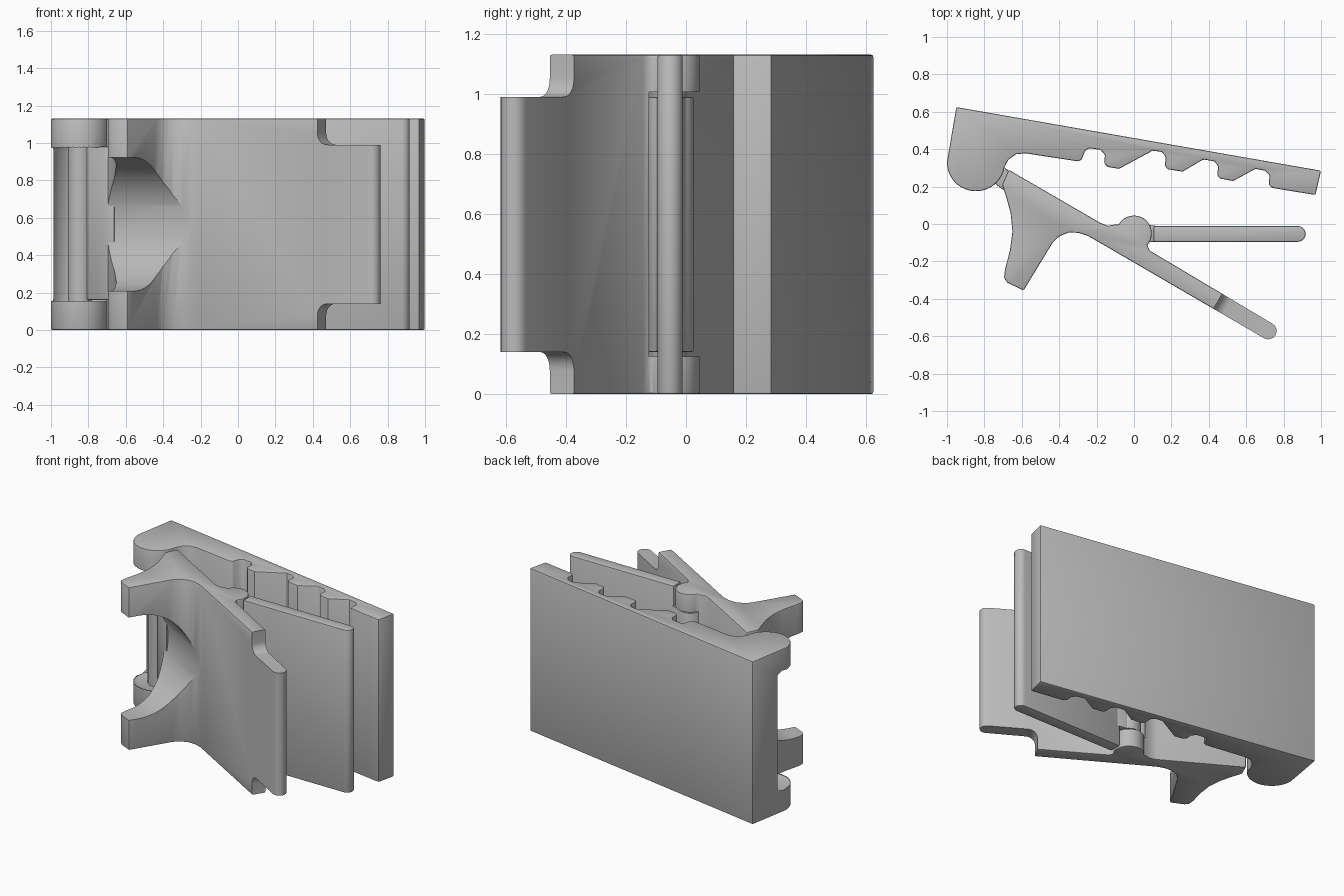
import bpy, bmesh, math
from mathutils import Vector, Matrix

cube = bpy.data.objects.get("Cube")
if cube:
    bpy.data.objects.remove(cube)

H = 1.13                      # full height of the clip
MID = H / 2
HINGE = (-0.845, 0.33)        # main hinge axis
PIVOT = (0.0, -0.05)          # pad hinge axis
T = Vector((0.864, -0.503, 0))     # along the lever
N = Vector((-0.503, -0.864, 0))    # out of the lever's front
Z = Vector((0, 0, 1))

grey = bpy.data.materials.new("grey")
grey.use_nodes = True
COLOUR = (0.5, 0.5, 0.5, 1)
grey.diffuse_color = COLOUR
grey.node_tree.nodes["Principled BSDF"].inputs["Base Color"].default_value = COLOUR


def arc(c, r, a, b, n=12):
    """Points on an arc from angle a to angle b, in degrees."""
    angles = [math.radians(a + (b - a) * i / n) for i in range(n + 1)]
    return [(c[0] + r * math.cos(t), c[1] + r * math.sin(t)) for t in angles]


def prism(name, pts, start, end, u=Vector((1, 0, 0)), v=Vector((0, 1, 0)),
          origin=Vector((0, 0, 0)), bevel=0.0):
    """Extrude a 2D outline in the u, v plane from start to end."""
    w = u.cross(v)
    bm = bmesh.new()
    face = bm.faces.new([bm.verts.new(origin + u * a + v * b + w * start) for a, b in pts])
    ext = bmesh.ops.extrude_face_region(bm, geom=[face])
    moved = [g for g in ext["geom"] if isinstance(g, bmesh.types.BMVert)]
    bmesh.ops.translate(bm, vec=w * (end - start), verts=moved)
    bmesh.ops.recalc_face_normals(bm, faces=bm.faces)
    mesh = bpy.data.meshes.new(name)
    bm.to_mesh(mesh)
    bm.free()
    mesh.materials.append(grey)
    obj = bpy.data.objects.new(name, mesh)
    bpy.context.collection.objects.link(obj)
    if bevel:
        mod = obj.modifiers.new("soft_edges", "BEVEL")
        mod.width = bevel
        mod.segments = 2
        mod.limit_method = "ANGLE"
        mod.angle_limit = math.radians(40)
    return obj


def cut(obj, cutter):
    mod = obj.modifiers.new(cutter.name, "BOOLEAN")
    mod.operation = "DIFFERENCE"
    mod.solver = "EXACT"
    mod.object = cutter
    cutter.hide_render = True
    cutter.hide_viewport = True
    cutter.display_type = "WIRE"


def finish(obj):
    bpy.ops.object.select_all(action="DESELECT")
    obj.select_set(True)
    bpy.context.view_layer.objects.active = obj
    for mod in list(obj.modifiers):
        bpy.ops.object.modifier_apply(modifier=mod.name)
    bpy.ops.object.shade_smooth_by_angle(angle=math.radians(32))


# Back jaw: straight back, toothed front edge, hinge knuckles
teeth = [(0.97, 0.155), (0.74, 0.193), (0.72, 0.21), (0.725, 0.26), (0.70, 0.285), (0.65, 0.295),
         (0.53, 0.23), (0.46, 0.243), (0.445, 0.26), (0.45, 0.31), (0.43, 0.335), (0.37, 0.345),
         (0.26, 0.28), (0.18, 0.293), (0.165, 0.31), (0.17, 0.36), (0.15, 0.385), (0.10, 0.392),
         (-0.08, 0.295), (-0.14, 0.305), (-0.16, 0.325), (-0.155, 0.37), (-0.18, 0.397),
         (-0.24, 0.405), (-0.262, 0.39), (-0.28, 0.343), (-0.30, 0.335),
         (-0.58, 0.378), (-0.63, 0.373), (-0.67, 0.345)]
jaw = prism("back_jaw", [(-0.95, 0.625), (1.0, 0.285)] + teeth
            + arc(HINGE, 0.155, -8, -180, 20), 0, H, bevel=0.008)
cut(jaw, prism("hinge_recess", arc(HINGE, 0.162, 0, 345, 31), 0.14, 0.99, bevel=0.03))
finish(jaw)

# Lever: finger arms at one end, gripping blade at the other
blade_tip = arc((0.718, -0.572), 0.045, 60, -120, 8)
lever = prism("lever",
              [(-0.67, 0.29), (-0.18, 0.006), (-0.14, -0.01), (-0.10, -0.002)]
              + arc(PIVOT, 0.095, 150, -30, 18)
              + [(0.07, -0.115), (0.085, -0.143)] + blade_tip
              + [(-0.2, -0.09), (-0.25, -0.062), (-0.30, -0.047), (-0.35, -0.046),
                 (-0.40, -0.066), (-0.435, -0.10), (-0.59, -0.355), (-0.675, -0.315),
                 (-0.695, -0.29), (-0.69, -0.245), (-0.663, -0.14), (-0.65, -0.04),
                 (-0.66, 0.06), (-0.685, 0.15), (-0.705, 0.21)],
              0, H, bevel=0.008)

# Rounded finger scoop between the two arms
scoop = [(-0.8, 0.357)] + arc((0, 0), 0.357, 90, -90, 40) + [(-0.8, -0.357)]
scoop_base = Vector((-0.25, -0.062, MID)) + N * 0.357
cut(lever, prism("finger_scoop", scoop, -0.9, 0.9, -N, Z, scoop_base))

# Recess between the pad knuckles
cut(lever, prism("pad_recess", arc(PIVOT, 0.105, 0, 345, 31), 0.125, 1.005))

# Stepped corners at the blade end
step_base = Vector((0.45, -0.41, MID))
for side, label in ((1, "upper"), (-1, "lower")):
    inner = [(0.06 + x, 0.485 + z) for x, z in arc((0, 0), 0.06, 270, 180, 6)]
    outline = [(1, 0.425)] + inner + [(0, 0.8), (1, 0.8)]
    cut(lever, prism(label + "_step", [(a, b * side) for a, b in outline],
                     -0.2, 0.2, T, Z, step_base))
finish(lever)

# Lever nose that reaches in to the hinge pin
finish(prism("lever_nose", [(-0.66, 0.275), (-0.70, 0.31), (-0.77, 0.345), (-0.82, 0.30),
                            (-0.80, 0.26), (-0.71, 0.19), (-0.66, 0.16)],
             0.16, 0.98, bevel=0.008))

# Swinging pad with a rounded free end and a barrel on its pin
finish(prism("pad", [(0.105, -0.012)] + arc((0.876, -0.053), 0.042, 90, -90, 10)
             + [(0.105, -0.095)], 0, H, bevel=0.008))
finish(prism("pad_barrel", [(0.13, -0.012)] + arc(PIVOT, 0.075, 40, 320, 24)
             + [(0.13, -0.095)], 0.14, 0.99, bevel=0.006))

# Hinge pins
for name, centre, radius in (("hinge_pin", HINGE, 0.065), ("pad_pin", PIVOT, 0.045)):
    finish(prism(name, arc(centre, radius, 0, 345, 23), 0.05, H - 0.05))

# Remove the spent cutters
for name in ("hinge_recess", "finger_scoop", "pad_recess", "upper_step", "lower_step"):
    bpy.data.objects.remove(bpy.data.objects[name])
